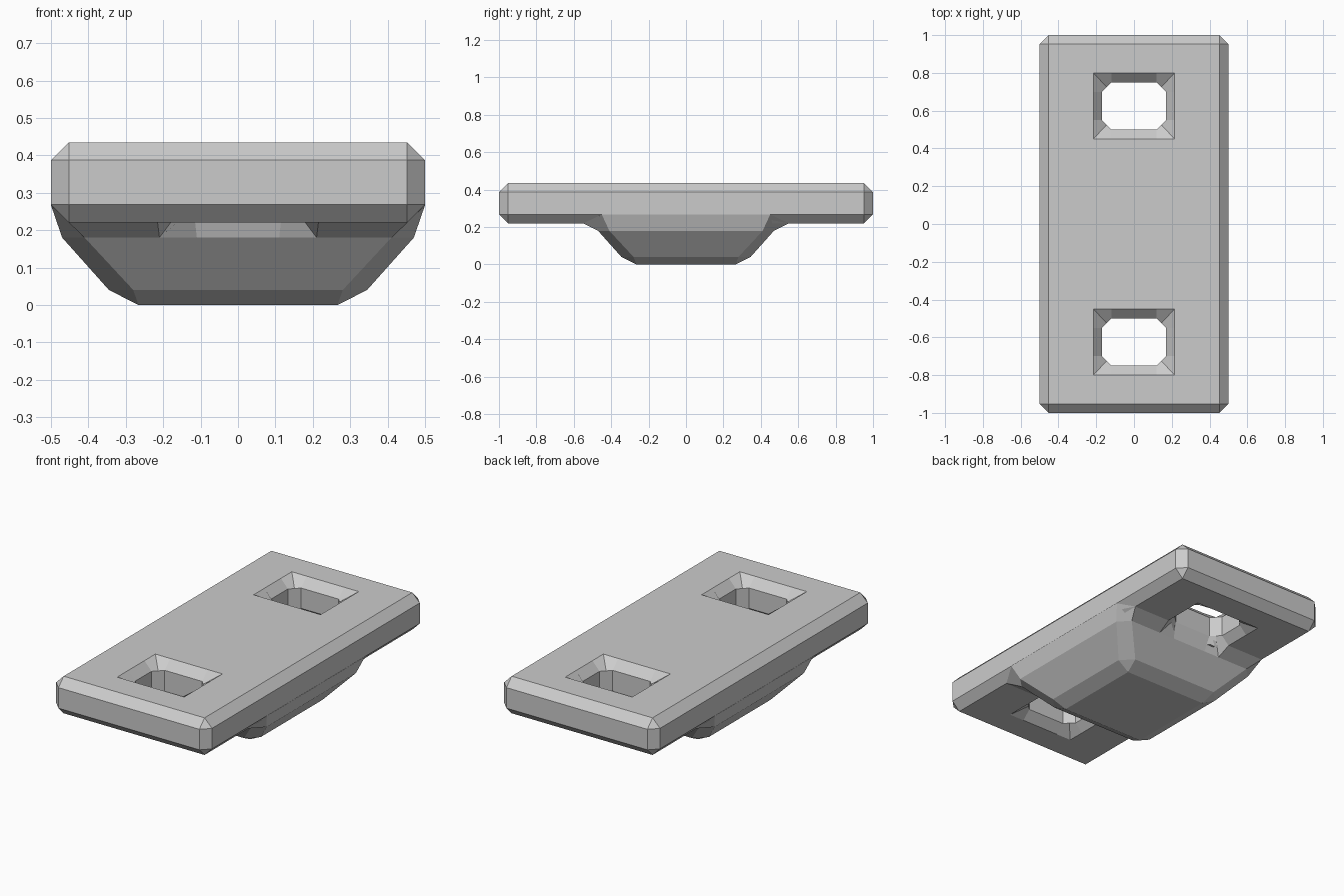
import bpy, bmesh

if "Cube" in bpy.data.objects:
    bpy.data.objects.remove(bpy.data.objects["Cube"])


def finish(name, bm):
    bmesh.ops.remove_doubles(bm, verts=bm.verts, dist=1e-5)
    bmesh.ops.recalc_face_normals(bm, faces=bm.faces)
    me = bpy.data.meshes.new(name)
    bm.to_mesh(me)
    bm.free()
    ob = bpy.data.objects.new(name, me)
    bpy.context.collection.objects.link(ob)
    return ob


def loft(name, rings):
    """Skin equal-length rings of points and cap both ends."""
    bm = bmesh.new()
    rows = [[bm.verts.new(p) for p in r] for r in rings]
    n = len(rows[0])
    for a, b in zip(rows, rows[1:]):
        for i in range(n):
            j = (i + 1) % n
            bm.faces.new((a[i], a[j], b[j], b[i]))
    bm.faces.new(rows[0])
    bm.faces.new(rows[-1])
    return finish(name, bm)


def mirror_x(half):
    return half + [(-x, y, z) for x, y, z in reversed(half)]


def mirror_xy(quarter):
    return mirror_x([(x, -y, z) for x, y, z in reversed(quarter)] + quarter)


# Chamfered plate
bm = bmesh.new()
bmesh.ops.create_cube(bm, size=1)
for v in bm.verts:
    v.co = (v.co.x, v.co.y * 2, 0.3275 + v.co.z * 0.215)
bmesh.ops.bevel(bm, geom=list(bm.edges), offset=0.048, segments=1,
                affect='EDGES', profile=0.5)
plate = finish("plate", bm)

# Tapered boss under the plate
boss = loft("underside_boss", [mirror_xy(q) for q in (
    [(0.4, 0.40, 0.30), (0.38, 0.42, 0.30)],
    [(0.5, 0.45, 0.267), (0.452, 0.55, 0.22)],
    [(0.47, 0.41, 0.18), (0.41, 0.47, 0.18)],
    [(0.345, 0.28, 0.04), (0.28, 0.345, 0.04)],
    [(0.266, 0.266, 0.0), (0.266, 0.266, 0.0)],
)])


# Flared bolt holes, one at each end
def rect(z, y0=0.45):
    return [(0.12, y0, z), (0.215, y0, z), (0.215, 0.55, z),
            (0.215, 0.70, z), (0.215, 0.80, z), (0.12, 0.80, z)]


def octagon(z):
    return [(0.12, 0.50, z), (0.145, 0.525, z), (0.17, 0.55, z),
            (0.17, 0.70, z), (0.145, 0.725, z), (0.12, 0.75, z)]


low = [(0.11, 0.47, 0.18), (0.21, 0.47, 0.18), (0.215, 0.55, 0.22),
       (0.215, 0.70, 0.22), (0.215, 0.80, 0.22), (0.12, 0.80, 0.22)]
below = [(x, y, 0.05) for x, y, z in low]
halves = [rect(0.5), rect(0.435), octagon(0.385), octagon(0.267), low, below]

for label, s in (("front", -1), ("back", 1)):
    cutter = loft(label + "_hole_cutter",
                  [[(x, y * s, z) for x, y, z in mirror_x(h)] for h in halves])
    cutter.hide_render = True
    cutter.display_type = 'WIRE'
    for part in (plate, boss):
        mod = part.modifiers.new(label + "_hole", 'BOOLEAN')
        mod.operation = 'DIFFERENCE'
        mod.solver = 'EXACT'
        mod.object = cutter
